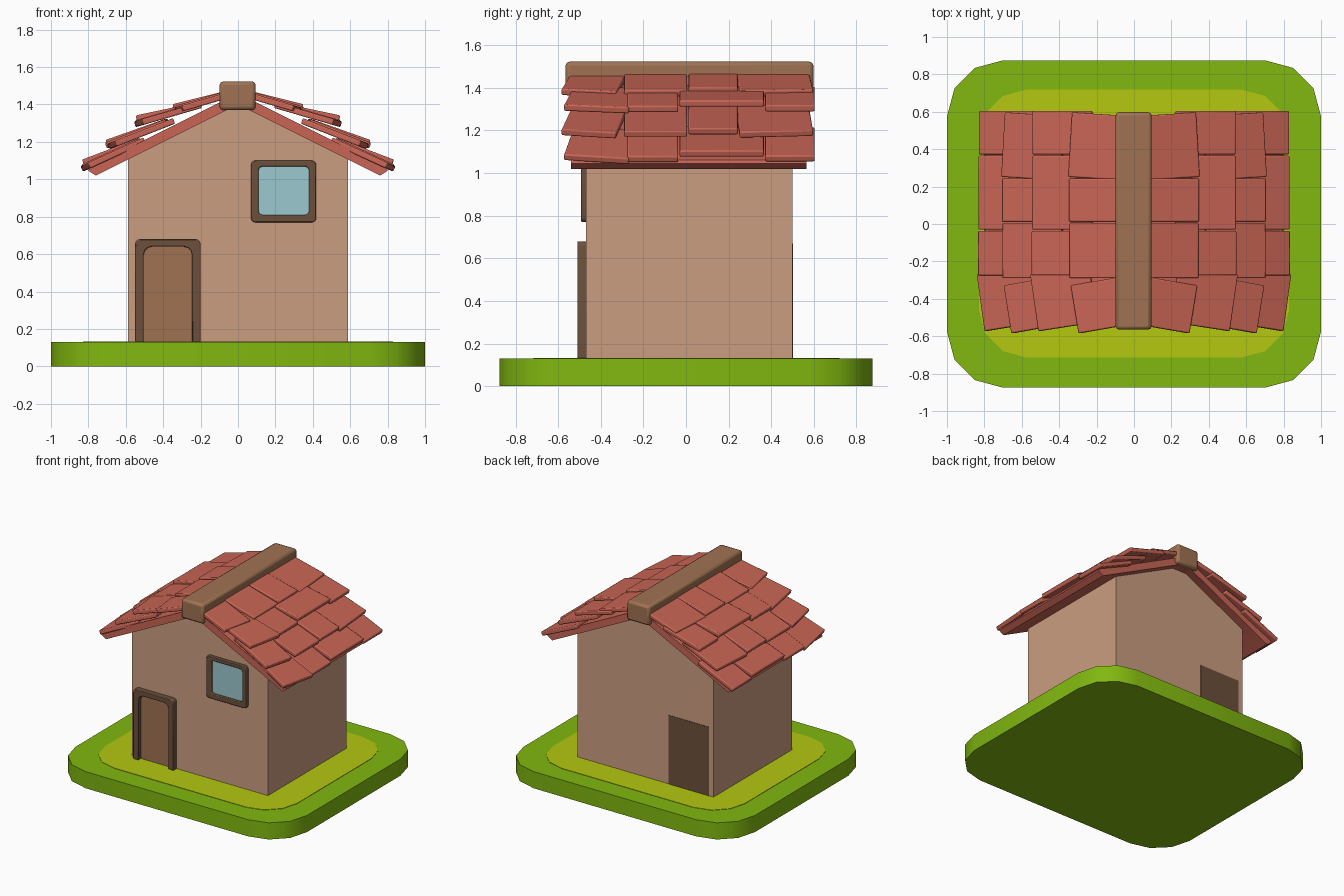
import bpy, bmesh
from math import radians, atan, cos, sin, pi
from mathutils import Matrix, Vector

if "Cube" in bpy.data.objects:
    bpy.data.objects.remove(bpy.data.objects["Cube"])


def mat(name, r, g, b):
    m = bpy.data.materials.new(name)
    m.diffuse_color = (r, g, b, 1)
    m.use_nodes = True
    m.node_tree.nodes["Principled BSDF"].inputs["Base Color"].default_value = m.diffuse_color
    return m


GREEN = mat("grass", .22, .48, .005)
YELLOW = mat("dry_grass", .46, .58, .005)
WALL = mat("plaster", .60, .34, .22)
WOOD = mat("wood", .35, .17, .085)
DARK = mat("dark_wood", .15, .08, .045)
GLASS = mat("glass", .33, .58, .62)
RED = mat("roof_tile", .58, .13, .09)


def finish(name, bm, material, bevel=0, segments=2):
    bmesh.ops.recalc_face_normals(bm, faces=bm.faces)
    me = bpy.data.meshes.new(name)
    bm.to_mesh(me)
    bm.free()
    me.materials.append(material)
    me.shade_smooth()
    me.set_sharp_from_angle(angle=radians(35))
    ob = bpy.data.objects.new(name, me)
    bpy.context.collection.objects.link(ob)
    if bevel:
        b = ob.modifiers.new("bevel", 'BEVEL')
        b.width, b.segments = bevel, segments
        b.limit_method = 'ANGLE'
        b.angle_limit = radians(40)
    return ob


def extrude(bm, faces, vec):
    r = bmesh.ops.extrude_face_region(bm, geom=faces)
    bmesh.ops.translate(bm, vec=vec, verts=[v for v in r['geom'] if isinstance(v, bmesh.types.BMVert)])


def prism(name, points, vec, material, bevel=0):
    bm = bmesh.new()
    f = bm.faces.new([bm.verts.new(p) for p in points])
    extrude(bm, [f], Vector(vec))
    return finish(name, bm, material, bevel)


def box(name, x, y, z, material, bevel=0):
    pts = [(x[0], y[0], z[0]), (x[1], y[0], z[0]), (x[1], y[1], z[0]), (x[0], y[1], z[0])]
    return prism(name, pts, (0, 0, z[1] - z[0]), material, bevel)


def corner(cx, cy, r, start, n=3):
    # quarter arc, running clockwise from the start angle
    return [(cx + r * cos(radians(start - 90 * i / n)), cy + r * sin(radians(start - 90 * i / n)))
            for i in range(n + 1)]


def rounded(x0, x1, y0, y1, r, n=3):
    return (corner(x0 + r, y1 - r, r, 180, n) + corner(x1 - r, y1 - r, r, 90, n)
            + corner(x1 - r, y0 + r, r, 0, n) + corner(x0 + r, y0 + r, r, -90, n))


def arch(x0, x1, z0, z1, r):
    return [(x0, z0)] + corner(x0 + r, z1 - r, r, 180) + corner(x1 - r, z1 - r, r, 90) + [(x1, z0)]


def frame(name, outer, inner, y0, y1, closed):
    bm = bmesh.new()
    a = [bm.verts.new((x, y0, z)) for x, z in outer]
    b = [bm.verts.new((x, y0, z)) for x, z in inner]
    n = len(a)
    faces = [bm.faces.new((a[i], a[(i + 1) % n], b[(i + 1) % n], b[i]))
             for i in range(n if closed else n - 1)]
    extrude(bm, faces, Vector((0, y1 - y0, 0)))
    return finish(name, bm, DARK, .006)


# ground slab and lighter patch
prism("ground", [(x, y, 0) for x, y in rounded(-1, 1, -.875, .875, .3)], (0, 0, .13), GREEN)
prism("ground_patch", [(x, y, .128) for x, y in rounded(-.83, .83, -.715, .72, .26)], (0, 0, .005), YELLOW)

# walls with gables
gable = [(-.588, .12), (.588, .12), (.588, 1.115), (.06, 1.38), (-.06, 1.38), (-.588, 1.115)]
prism("walls", [(x, -.47, z) for x, z in gable], (0, .97, 0), WALL)

# door, its frame and the panel on the back wall
frame("door_frame", arch(-.55, -.20, .13, .68, .025), arch(-.505, -.245, .13, .64, .045), -.51, -.45, False)
box("door", (-.515, -.235), (-.476, -.45), (.13, .65), WOOD)
box("back_panel", (-.55, -.20), (.48, .503), (.13, .67), DARK)

# window
frame("window_frame", rounded(.07, .418, .77, 1.10, .022), rounded(.11, .38, .81, 1.068, .022), -.492, -.45, True)
box("window_glass", (.10, .39), (-.474, -.45), (.80, 1.08), GLASS)

# roof slab and ridge beam
half = [(.06, 1.37), (.76, 1.02), (.80, 1.045), (.795, 1.062), (.08, 1.42)]
slab = half + [(-x, z) for x, z in reversed(half)]
prism("roof_slab", [(x, -.54, z) for x, z in slab], (0, 1.105, 0), RED)
box("ridge_beam", (-.098, .094), (-.565, .598), (1.37, 1.523), WOOD, .018)

# roof tiles: outer edge x, centre z there, slope, length
rows = [(.345, 1.374, .29, .30), (.553, 1.300, .29, .33), (.703, 1.183, .39, .34), (.838, 1.064, .46, .33)]
# y from, y to, yaw in degrees, shift of outer edge x, lift of outer edge
odd = [(-.587, -.327, -9.5, -.03, 0), (-.29, .005, 0, -.003, 0), (.012, .243, 0, 0, .012), (.252, .597, 3.5, -.006, 0)]
even = [(-.575, -.268, -8.5, -.022, 0), (-.275, -.037, 0, -.008, 0), (-.03, .365, 0, -.01, .026), (.372, .604, 0, -.012, .003)]
T = .032
for r, (xo, zo, slope, length) in enumerate(rows):
    for c, (y0, y1, yaw, dx, lift) in enumerate(even if r % 2 else odd):
        w = (y1 - y0) / 2
        for side, s in (("right", 1), ("left", -1)):
            bm = bmesh.new()
            bmesh.ops.create_cube(bm, size=1)
            bmesh.ops.scale(bm, vec=(length, 2 * w, T), verts=bm.verts)
            bmesh.ops.translate(bm, vec=(-length / 2, 0, 0), verts=bm.verts)
            m = (Matrix.Diagonal((s, 1, 1, 1)) @ Matrix.Translation((xo + dx, (y0 + y1) / 2, zo + lift))
                 @ Matrix.Rotation(atan(slope - lift / length), 4, 'Y') @ Matrix.Rotation(radians(yaw), 4, 'Z'))
            bmesh.ops.transform(bm, matrix=m, verts=bm.verts)
            finish(f"roof_tile_{side}_{r + 1}_{c + 1}", bm, RED, .007)
